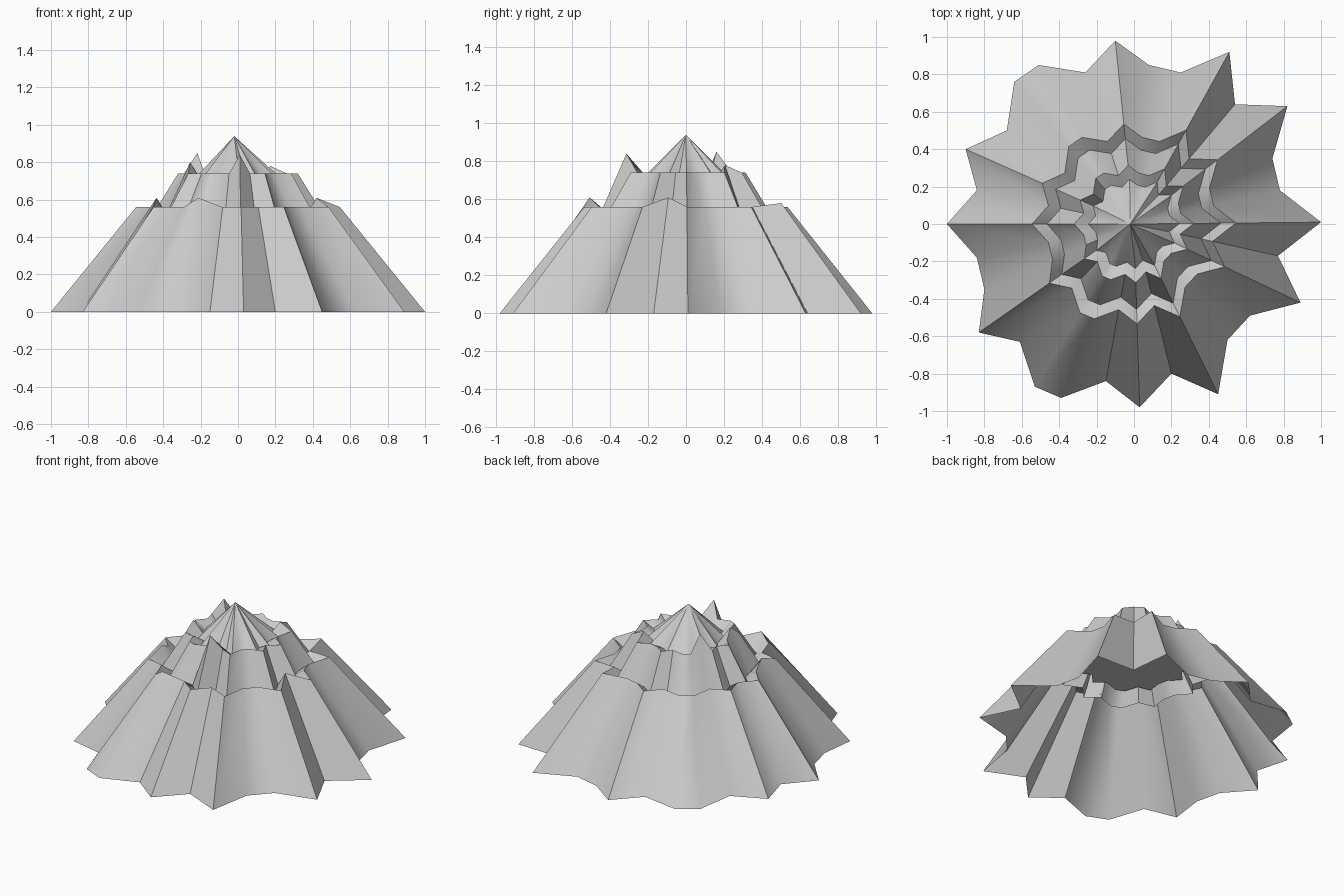
import bpy, bmesh, math

if "Cube" in bpy.data.objects:
    bpy.data.objects.remove(bpy.data.objects["Cube"])

# Jagged star outline of the base, counter-clockwise, shared by every tier
OUTLINE = [(1, .01), (.78, .18), (.74, .35), (.82, .63), (.54, .64), (.51, .92),
           (.25, .81), (.08, .85), (-.10, .98), (-.26, .81), (-.51, .85), (-.64, .76),
           (-.68, .50), (-.90, .40), (-.84, .18), (-1, 0), (-.84, -.18), (-.80, -.35),
           (-.83, -.58), (-.61, -.63), (-.53, -.87), (-.39, -.93), (-.15, -.84),
           (.03, -.98), (.20, -.80), (.45, -.91), (.50, -.62), (.62, -.49),
           (.89, -.42), (.77, -.17)]


def make_tier(name, rings, apex=None, cap=False):
    """rings: (scale, z, {point index: raised z}) from the bottom upward."""
    bm = bmesh.new()
    loops = []
    for scale, z, bumps in rings:
        loops.append([bm.verts.new((x * scale, y * scale, bumps.get(i, z)))
                      for i, (x, y) in enumerate(OUTLINE)])
    n = len(OUTLINE)
    for lo, hi in zip(loops, loops[1:]):
        for i in range(n):
            j = (i + 1) % n
            bm.faces.new((lo[i], lo[j], hi[j], hi[i]))
    if apex:
        tip = bm.verts.new(apex)
        for i in range(n):
            bm.faces.new((loops[-1][i], loops[-1][(i + 1) % n], tip))
    if cap:
        bm.faces.new(loops[0][::-1])
    mesh = bpy.data.meshes.new(name)
    bm.to_mesh(mesh)
    bm.free()
    obj = bpy.data.objects.new(name, mesh)
    bpy.context.collection.objects.link(obj)
    bpy.ops.object.select_all(action='DESELECT')
    obj.select_set(True)
    bpy.context.view_layer.objects.active = obj
    bpy.ops.object.shade_smooth_by_angle(angle=math.radians(50))
    return obj


# Lower slope, open underneath, with an inward sloping ledge
make_tier("lower_slope", [(1, 0, {}),
                          (.545, .56, {5: .58, 17: .61, 21: .61, 29: .61}),
                          (.465, .51, {})])

# Middle slope with a few raised crags on its rim
make_tier("middle_slope", [(.475, .49, {}),
                           (.32, .74, {4: .78, 12: .85, 17: .80, 23: .84}),
                           (.24, .70, {})])

# Peak, continuing down inside the middle slope to a closed underside
make_tier("peak", [(.39, .56, {}), (.235, .71, {})], apex=(-.02, 0, .94), cap=True)
